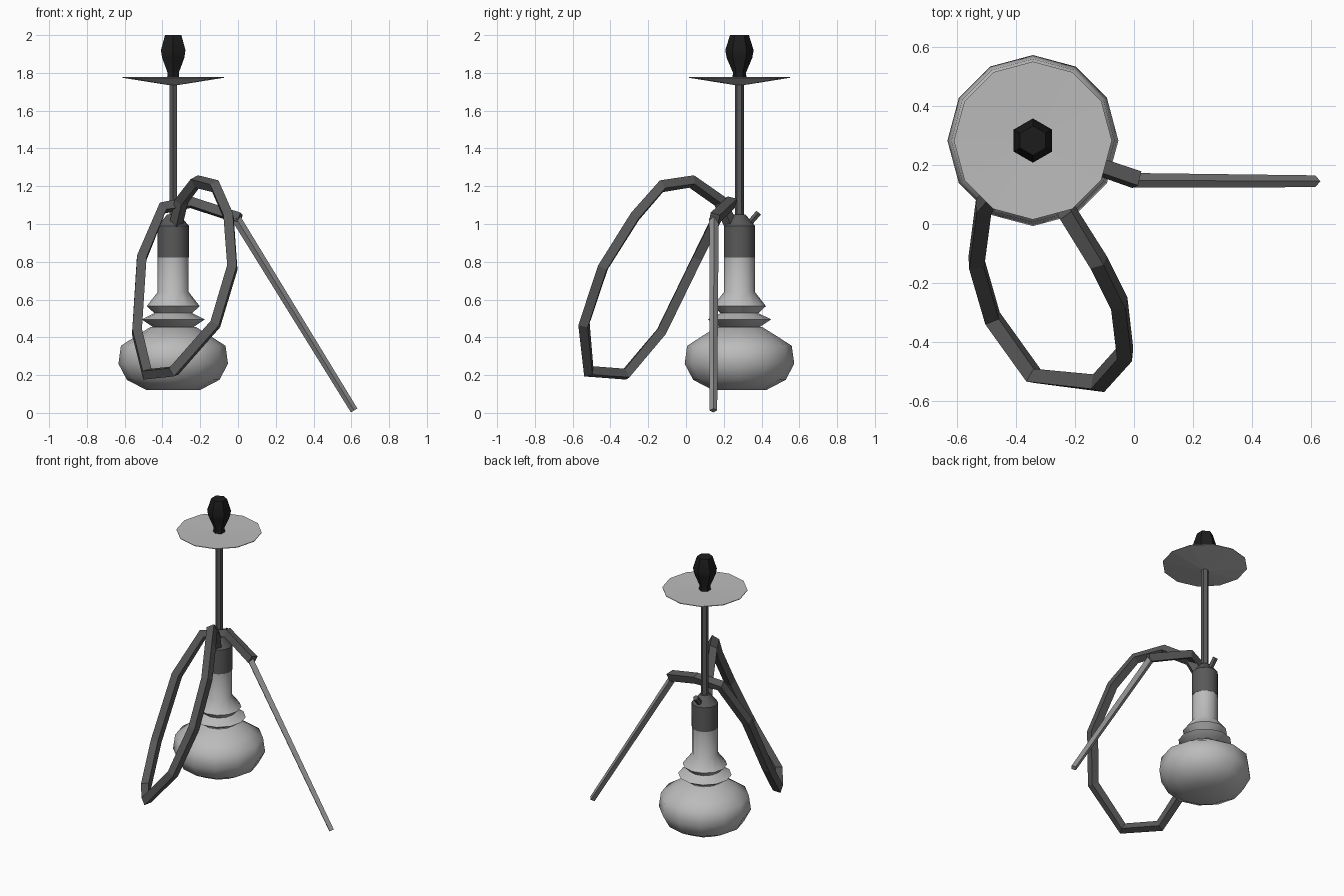
import bpy, bmesh, math
from mathutils import Vector

if "Cube" in bpy.data.objects:
    bpy.data.objects.remove(bpy.data.objects["Cube"])

CX, CY = -0.343, 0.283   # axis of the standing body


def material(name, v):
    m = bpy.data.materials.new(name)
    m.diffuse_color = (v, v, v, 1)
    m.use_nodes = True
    m.node_tree.nodes["Principled BSDF"].inputs["Base Color"].default_value = m.diffuse_color
    return m


LIGHT = material("light_grey", 0.5)
METAL = material("mid_grey", 0.3)
DARK = material("dark_grey", 0.1)
BLACK = material("black", 0.012)


def finish(name, bm, mat, smooth=None):
    bmesh.ops.recalc_face_normals(bm, faces=bm.faces)
    me = bpy.data.meshes.new(name)
    bm.to_mesh(me)
    bm.free()
    me.materials.append(mat)
    ob = bpy.data.objects.new(name, me)
    bpy.context.collection.objects.link(ob)
    if smooth:
        bpy.ops.object.select_all(action='DESELECT')
        ob.select_set(True)
        bpy.context.view_layer.objects.active = ob
        bpy.ops.object.shade_smooth_by_angle(angle=math.radians(smooth))
    return ob


def skin(bm, rings):
    """Bridge successive rings of vertices and cap both ends."""
    n = len(rings[0])
    for a, b in zip(rings, rings[1:]):
        for i in range(n):
            j = (i + 1) % n
            bm.faces.new((a[i], a[j], b[j], b[i]))
    bm.faces.new(rings[0])
    bm.faces.new(rings[-1])


def lathe(name, profile, sides, mat, smooth=None):
    """Turn a (radius, height) profile about the body axis."""
    bm = bmesh.new()
    rings = []
    for r, z in profile:
        angs = [math.pi / 2 + 2 * math.pi * i / sides for i in range(sides)]
        rings.append([bm.verts.new((CX + r * math.cos(a), CY + r * math.sin(a), z)) for a in angs])
    skin(bm, rings)
    return finish(name, bm, mat, smooth)


def tube(name, path, radii, sides, mat, side=(1, 0, 0)):
    """Sweep a polygon along a path with mitred corners."""
    bm = bmesh.new()
    pts = [Vector(p) for p in path]
    dirs = [(b - a).normalized() for a, b in zip(pts, pts[1:])]
    n = Vector(side)
    rings = []
    for k, p in enumerate(pts):
        d0, d1 = dirs[max(k - 1, 0)], dirs[min(k, len(dirs) - 1)]
        t = (d0 + d1).normalized()
        n = (n - t * n.dot(t)).normalized()
        b = t.cross(n)
        r = radii[min(k, len(radii) - 1)]
        angs = [2 * math.pi * i / sides for i in range(sides)]
        rings.append([bm.verts.new(p + (n * math.cos(a) + b * math.sin(a)) * r) for a in angs])
    skin(bm, rings)
    return finish(name, bm, mat)


# Water vase: bulb, and ringed neck above it
lathe("vase_bulb", [(0.14, 0.12), (0.245, 0.175), (0.29, 0.26), (0.277, 0.355),
                    (0.2, 0.405), (0.12, 0.455)], 12, LIGHT, 50)
lathe("vase_neck", [(0.1, 0.45), (0.168, 0.495), (0.1, 0.528), (0.14, 0.565),
                    (0.082, 0.64), (0.082, 0.825)], 12, LIGHT, 40)

# Collar, stem, ash tray and bowl
lathe("collar", [(0.083, 0.822), (0.083, 0.99), (0.032, 1.05)], 12, DARK, 35)
lathe("stem", [(0.024, 1.04), (0.024, 1.75)], 6, DARK)
lathe("ash_tray", [(0.022, 1.735), (0.268, 1.774), (0.268, 1.778), (0.03, 1.772)], 12, LIGHT)
lathe("bowl", [(0.038, 1.77), (0.034, 1.80), (0.068, 1.88), (0.075, 1.92), (0.05, 2.0)],
      6, BLACK, 35)

# Release valve at the back of the collar
tube("valve", [(CX, 0.315, 0.98), (CX, 0.385, 1.06)], [0.018], 6, DARK)

# Looping hose and its mouthpiece
tube("hose", [(-0.33, 0.24, 0.99), (-0.30, 0.18, 1.12), (-0.22, 0.03, 1.225),
              (-0.12, -0.13, 1.20), (-0.05, -0.27, 1.04), (-0.03, -0.44, 0.77),
              (-0.12, -0.54, 0.47), (-0.34, -0.515, 0.22), (-0.48, -0.32, 0.205),
              (-0.535, -0.13, 0.43), (-0.51, 0.06, 0.82), (-0.40, 0.19, 1.085),
              (-0.25, 0.24, 1.115), (0.01, 0.15, 1.03)], [0.036], 4, DARK)
tube("mouthpiece", [(-0.01, 0.148, 1.03), (0.615, 0.145, 0.013)], [0.025, 0.02], 4, METAL,
     side=(0, 1, 0))
